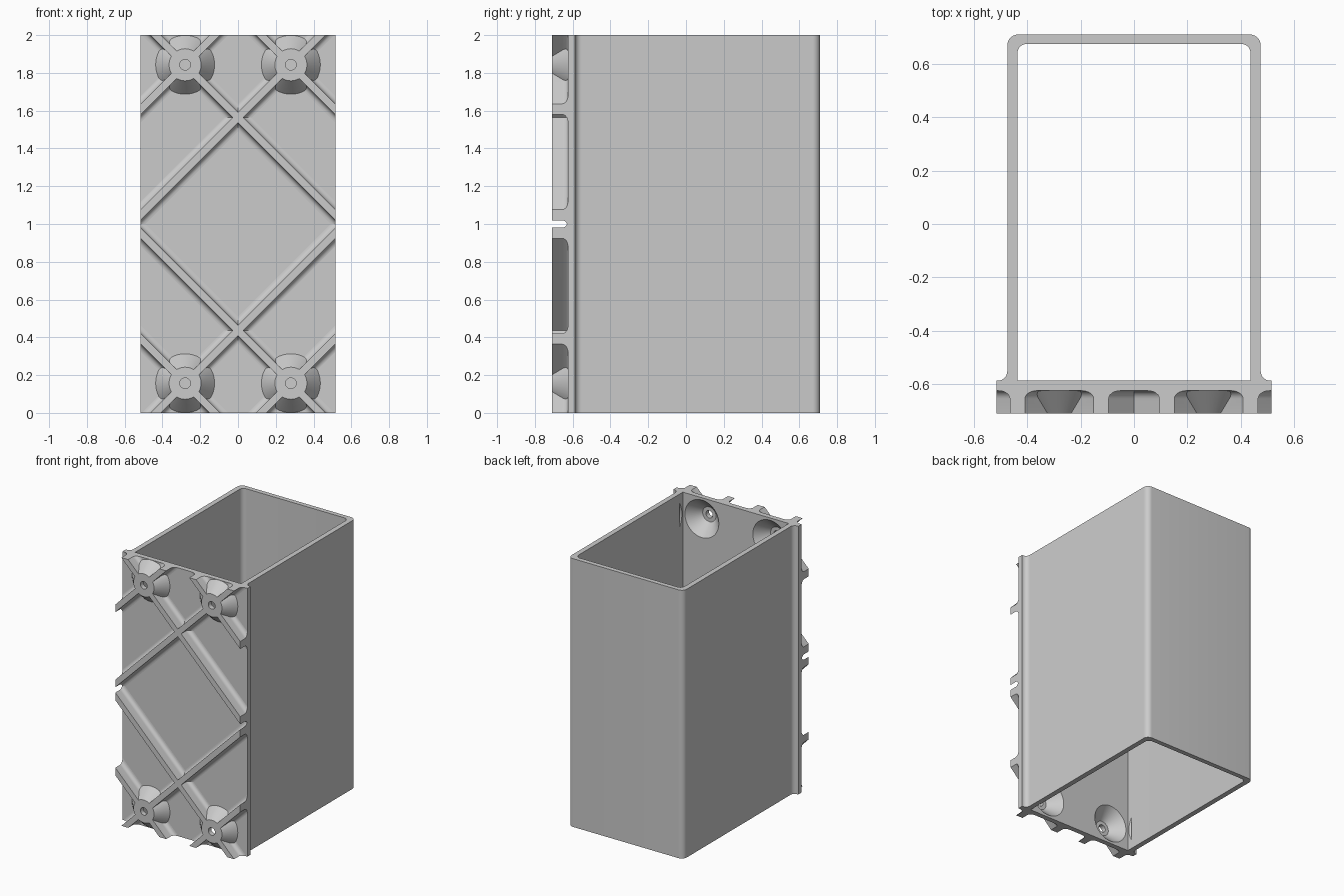
import bpy, bmesh, math
from mathutils import Vector

if "Cube" in bpy.data.objects:
    bpy.data.objects.remove(bpy.data.objects["Cube"])

HALF_W, TIP, PLATE, BACK = 0.515, -0.71, -0.625, -0.587   # plate half width, y levels
BOSSES = [(sx * 0.28, 1 + sz * 0.843) for sx in (-1, 1) for sz in (-1, 1)]

grey = bpy.data.materials.new("plain_grey")
grey.diffuse_color = (0.6, 0.6, 0.6, 1)
grey.use_nodes = True
grey.node_tree.nodes["Principled BSDF"].inputs["Base Color"].default_value = grey.diffuse_color


def make(name, bm):
    bmesh.ops.recalc_face_normals(bm, faces=bm.faces)
    me = bpy.data.meshes.new(name)
    bm.to_mesh(me)
    bm.free()
    me.materials.append(grey)
    ob = bpy.data.objects.new(name, me)
    bpy.context.collection.objects.link(ob)
    return ob


def activate(ob):
    bpy.ops.object.select_all(action='DESELECT')
    ob.select_set(True)
    bpy.context.view_layer.objects.active = ob


def smooth(ob):
    activate(ob)
    bpy.ops.object.shade_smooth_by_angle(angle=math.radians(30))


def cut(ob, cutter):
    mod = ob.modifiers.new("cut", 'BOOLEAN')
    mod.operation, mod.solver, mod.object = 'DIFFERENCE', 'EXACT', cutter
    activate(ob)
    bpy.ops.object.modifier_apply(modifier=mod.name)


def arc(cx, cy, r, a0, a1, n=8):
    return [(cx + r * math.cos(math.radians(a0 + (a1 - a0) * i / n)),
             cy + r * math.sin(math.radians(a0 + (a1 - a0) * i / n))) for i in range(n + 1)]


def mirrored(half):
    return half + [(-x, y) for x, y in reversed(half)]


def lathe(bm, profile, cx, cz, closed, n=48):
    """Turn (radius, y) points around an axis along y."""
    rings = [[bm.verts.new((cx + r * math.cos(2 * math.pi * i / n), y,
                            cz + r * math.sin(2 * math.pi * i / n))) for i in range(n)]
             for r, y in profile]
    pairs = list(zip(rings, rings[1:]))
    if closed:
        pairs.append((rings[-1], rings[0]))
    else:
        bm.faces.new(rings[0])
        bm.faces.new(rings[-1])
    for a, b in pairs:
        for i in range(n):
            j = (i + 1) % n
            bm.faces.new((a[i], a[j], b[j], b[i]))


# Rectangular tube with a wider front plate, as one extruded section
outer = mirrored([(HALF_W, PLATE), (HALF_W, BACK)] + arc(0.51, -0.552, 0.035, 270, 180)
                 + arc(0.435, 0.67, 0.04, 0, 90))
inner = mirrored([(0.437, BACK)] + arc(0.402, 0.64, 0.035, 0, 90))
bm = bmesh.new()
for loop in (outer, inner):
    vs = [bm.verts.new((x, y, 0)) for x, y in loop]
    for i in range(len(vs)):
        bm.edges.new((vs[i - 1], vs[i]))
bmesh.ops.triangle_fill(bm, use_beauty=True, edges=bm.edges[:])
ext = bmesh.ops.extrude_face_region(bm, geom=bm.faces[:])
bmesh.ops.translate(bm, vec=(0, 0, 2),
                    verts=[g for g in ext["geom"] if isinstance(g, bmesh.types.BMVert)])
body = make("tube_and_plate", bm)

# Helper that clears the space behind and inside the bosses
bm = bmesh.new()
for bx, bz in BOSSES:
    lathe(bm, [(0.18, -0.55), (0.148, BACK), (0.07, -0.675), (0.06, -0.685), (0.06, -0.76)],
          bx, bz, False)
cutter = make("boss_cutter", bm)
cut(body, cutter)
smooth(body)

# Hollow conical bosses with a small hole in the tip
for k, (bx, bz) in enumerate(BOSSES):
    bm = bmesh.new()
    lathe(bm, [(0.055, -0.675), (0.028, -0.675), (0.028, TIP), (0.085, TIP),
               (0.156, PLATE), (0.156, BACK), (0.14, BACK)], bx, bz, True)
    smooth(make(f"boss_{k + 1}", bm))

# Diagonal ribs with filleted roots, two through each boss, trimmed to the plate
W, R = 0.02, 0.03
half = [(W, TIP)] + arc(W + R, PLATE - R, R, 180, 90, 6) + [(W + R, PLATE + 0.012)]
section = mirrored(half)
LIMITS = [((HALF_W, 0, 0), (1, 0, 0)), ((-HALF_W, 0, 0), (-1, 0, 0)),
          ((0, 0, 2), (0, 0, 1)), ((0, 0, 0), (0, 0, -1))]
for k, (bx, bz) in enumerate(BOSSES):
    for s in (-1, 1):
        along = Vector((s, 0, 1)).normalized()
        across = Vector((1, 0, -s)).normalized()
        bm = bmesh.new()
        ends = [[bm.verts.new(Vector((bx, y, bz)) + across * u + along * t)
                 for u, y in section] for t in (-2, 2)]
        for i in range(len(section)):
            bm.faces.new((ends[0][i - 1], ends[0][i], ends[1][i], ends[1][i - 1]))
        for end in ends:
            bm.faces.new(end)
        for co, no in LIMITS:
            bmesh.ops.bisect_plane(bm, geom=bm.verts[:] + bm.edges[:] + bm.faces[:],
                                   plane_co=co, plane_no=no, clear_outer=True)
            bmesh.ops.holes_fill(bm, edges=[e for e in bm.edges if e.is_boundary], sides=0)
        rib = make(f"rib_{k + 1}_{'rising' if s > 0 else 'falling'}", bm)
        cut(rib, cutter)
        smooth(rib)

cutter.hide_render = True
cutter.hide_viewport = True
